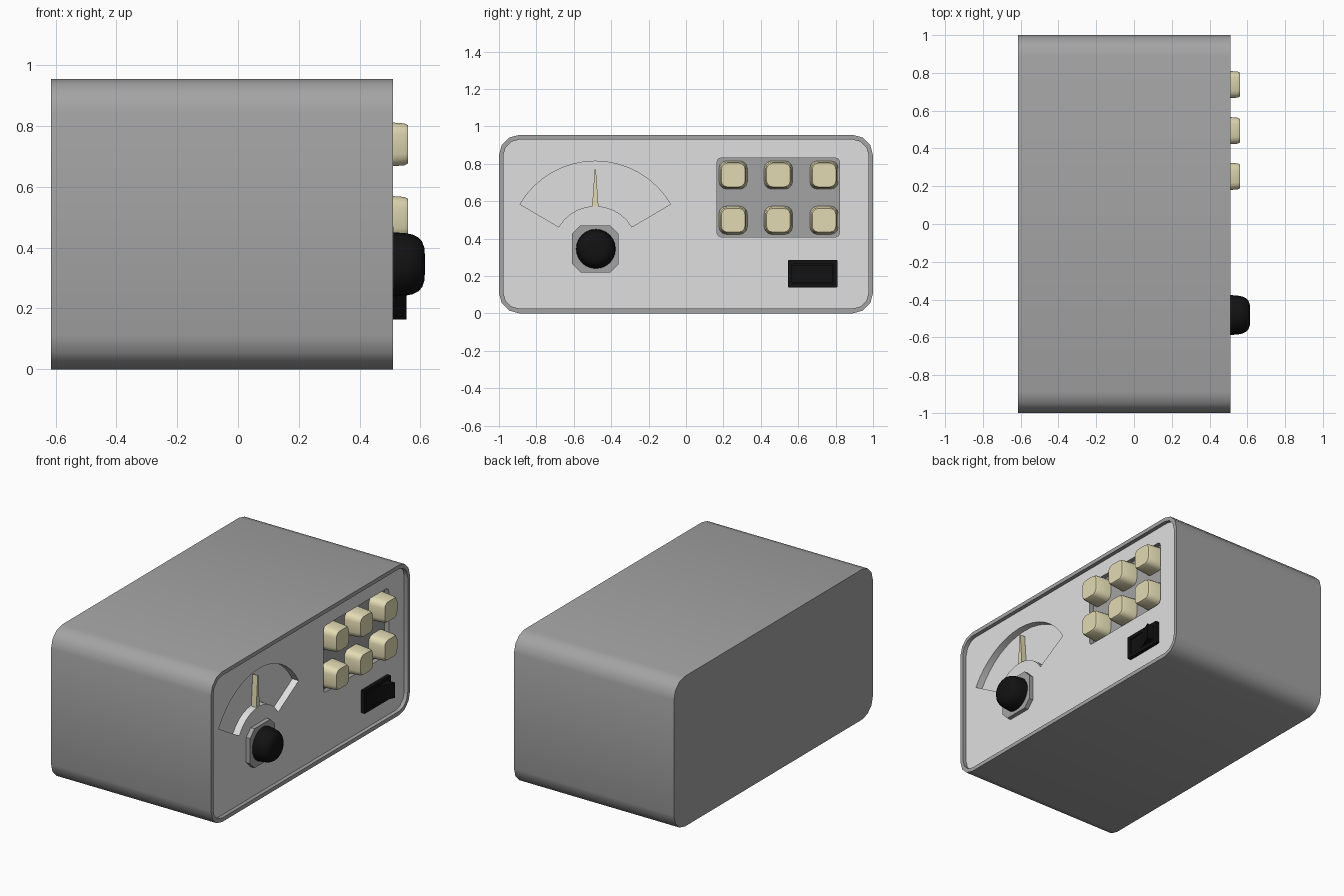
import bpy, bmesh, math

if "Cube" in bpy.data.objects:
    bpy.data.objects.remove(bpy.data.objects["Cube"])


def material(name, rgb):
    m = bpy.data.materials.new(name)
    m.diffuse_color = (*rgb, 1)
    m.use_nodes = True
    m.node_tree.nodes["Principled BSDF"].inputs["Base Color"].default_value = m.diffuse_color
    return m


GREY = material("case_grey", (0.37, 0.37, 0.37))
PALE = material("panel_pale_grey", (0.74, 0.74, 0.74))
CREAM = material("cream", (0.76, 0.70, 0.45))
BLACK = material("black", (0.006, 0.006, 0.006))


# ---- profiles as (y, z) points, counter-clockwise seen from +x
def rounded_rect(y0, y1, z0, z1, r, seg=3):
    pts = []
    for cy, cz, a0 in ((y1 - r, z1 - r, 0), (y0 + r, z1 - r, 90),
                       (y0 + r, z0 + r, 180), (y1 - r, z0 + r, 270)):
        for i in range(seg + 1):
            a = math.radians(a0 + 90 * i / seg)
            pts.append((cy + r * math.cos(a), cz + r * math.sin(a)))
    return pts


def square(cy, cz, size, r, seg=3):
    h = size / 2
    return rounded_rect(cy - h, cy + h, cz - h, cz + h, r, seg)


def arc(cy, cz, r, a0, a1, n):
    return [(cy + r * math.cos(math.radians(a0 + (a1 - a0) * i / n)),
             cz + r * math.sin(math.radians(a0 + (a1 - a0) * i / n))) for i in range(n + 1)]


def finish(name, bm, mats):
    me = bpy.data.meshes.new(name)
    bm.to_mesh(me)
    bm.free()
    ob = bpy.data.objects.new(name, me)
    bpy.context.collection.objects.link(ob)
    for m in mats:
        me.materials.append(m)
    bpy.ops.object.select_all(action='DESELECT')
    bpy.context.view_layer.objects.active = ob
    ob.select_set(True)
    bpy.ops.object.shade_smooth_by_angle(angle=math.radians(36))
    return ob


def ring(bm, x, pts):
    return [bm.verts.new((x, y, z)) for y, z in pts]


def bridge(bm, a, b):
    n = len(a)
    return [bm.faces.new((a[i], a[(i + 1) % n], b[(i + 1) % n], b[i])) for i in range(n)]


def loft(name, sections, mat):
    """Closed solid through (x, profile) sections."""
    bm = bmesh.new()
    rings = [ring(bm, x, pts) for x, pts in sections]
    for a, b in zip(rings, rings[1:]):
        bridge(bm, a, b)
    bm.faces.new(rings[0])
    bm.faces.new(rings[-1])
    bmesh.ops.recalc_face_normals(bm, faces=bm.faces)
    return finish(name, bm, [mat])


# ---- case: rounded box with a raised rim round the front panel
outer = rounded_rect(-1, 1, 0, 0.955, 0.11)
inner = rounded_rect(-0.977, 0.977, 0.025, 0.93, 0.088)
loft("case", [(-0.615, outer), (0.51, outer), (0.51, inner), (0.42, inner)], GREY)

# ---- front panel with dial window and button well sunk into it
DY, DZ, PX = -0.485, 0.347, 0.485
dial = arc(DY, DZ, 0.467, 30.5, 149.5, 16) + arc(DY, DZ, 0.227, 149.5, 30.5, 10)
well = rounded_rect(0.165, 0.822, 0.408, 0.832, 0.025, 2)
bm = bmesh.new()
edges, holes = [], []
for pts, depth, mat in ((inner, 0, 0), (dial, 0.44, 0), (well, 0.455, 1)):
    vs = ring(bm, PX, pts)
    edges += [bm.edges.new((vs[i], vs[(i + 1) % len(vs)])) for i in range(len(vs))]
    if depth:
        holes.append((vs, pts, depth, mat))
bmesh.ops.triangle_fill(bm, edges=edges, use_beauty=True, use_dissolve=False)
for vs, pts, depth, mat in holes:
    low = ring(bm, depth, pts)
    faces = bridge(bm, vs, low) + [bm.faces.new(low)]
    for f in faces:
        f.material_index = mat
bmesh.ops.recalc_face_normals(bm, faces=bm.faces)
if sum(f.normal.x * f.calc_area() for f in bm.faces) < 0:
    bmesh.ops.reverse_faces(bm, faces=bm.faces)
finish("front_panel", bm, [PALE, GREY])

# ---- dial needle
needle = [(DY - 0.017, 0.572), (DY + 0.017, 0.572), (DY + 0.003, 0.77), (DY - 0.003, 0.77)]
loft("dial_needle", [(0.445, needle), (0.48, needle)], CREAM)

# ---- knob on a chamfered plate
plate = square(DY, 0.345, 0.25, 0.045, 1)
loft("knob_plate", [(0.48, plate), (0.512, plate)], GREY)
loft("knob", [(x, arc(DY + 0.003, 0.345, r, 0, 345, 23)) for x, r in
              ((0.505, 0.106), (0.55, 0.103), (0.575, 0.098), (0.593, 0.089),
               (0.606, 0.075), (0.613, 0.055), (0.615, 0.03))], BLACK)

# ---- two rows of three push buttons
for row, z in enumerate((0.74, 0.498)):
    for col, y in enumerate((0.252, 0.494, 0.738)):
        loft(f"button_{row + 1}_{col + 1}",
             [(0.45, square(y, z, 0.152, 0.04)), (0.548, square(y, z, 0.138, 0.036)),
              (0.56, square(y, z, 0.126, 0.032))], CREAM)

# ---- rocker switch: bezel and tilted rocker
bezel_out = rounded_rect(0.545, 0.81, 0.138, 0.285, 0.004, 1)
bezel_in = rounded_rect(0.567, 0.788, 0.16, 0.263, 0.004, 1)
loft("switch_bezel", [(0.48, bezel_out), (0.508, bezel_out), (0.508, bezel_in),
                      (0.49, bezel_in)], BLACK)
bm = bmesh.new()
side = [(0.48, 0.57), (0.48, 0.785), (0.555, 0.785), (0.507, 0.68), (0.498, 0.57)]
low, high = ([bm.verts.new((x, y, z)) for x, y in side] for z in (0.163, 0.26))
bridge(bm, low, high)
bm.faces.new(low)
bm.faces.new(high)
bmesh.ops.recalc_face_normals(bm, faces=bm.faces)
finish("switch_rocker", bm, [BLACK])
